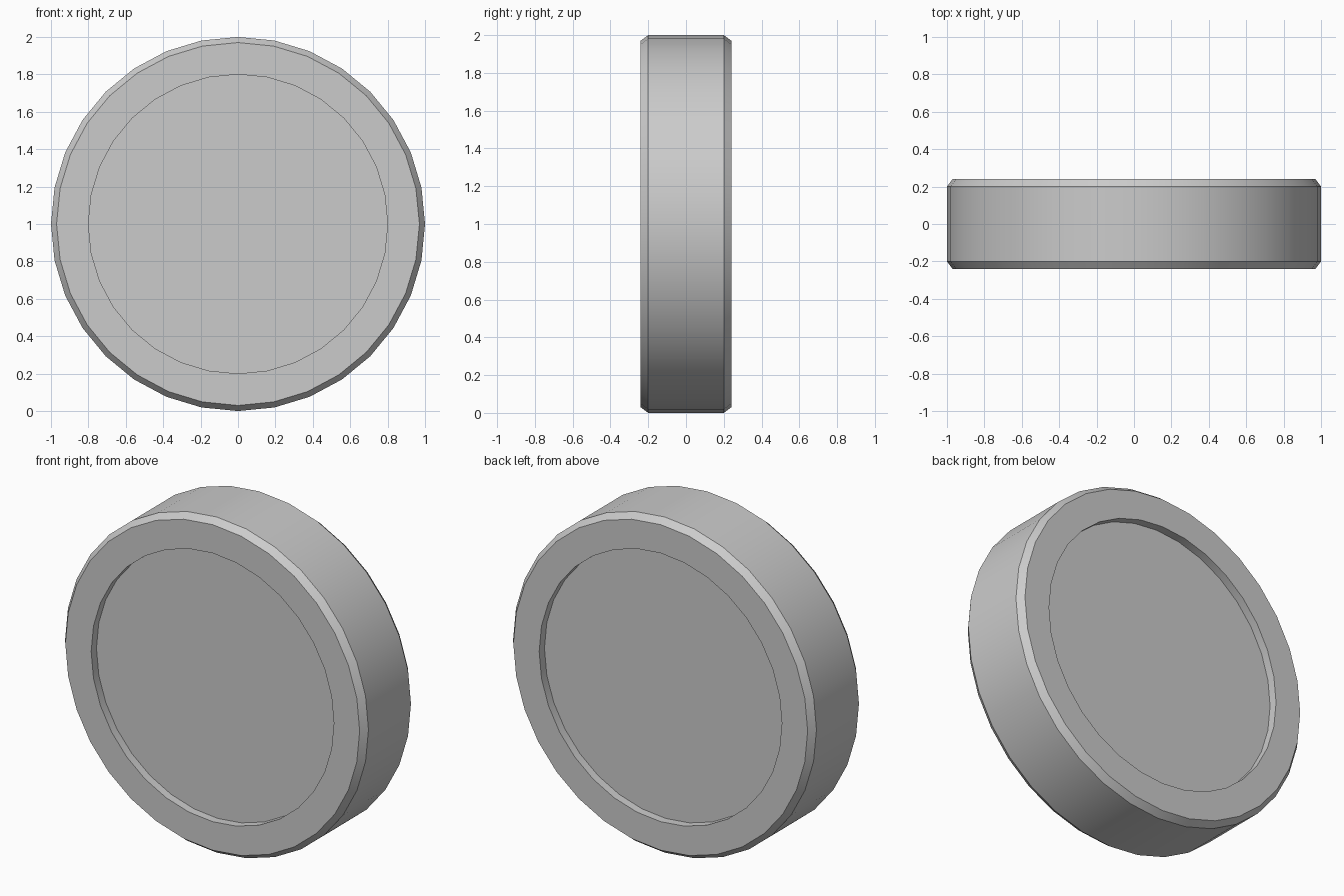
import bpy
import bmesh
from math import cos, sin, pi, radians

cube = bpy.data.objects.get("Cube")
if cube:
    bpy.data.objects.remove(cube, do_unlink=True)

SIDES = 32

# Plain grey material
grey = bpy.data.materials.new("light grey")
grey.use_nodes = True
colour = (0.6, 0.6, 0.6, 1)
grey.diffuse_color = colour
grey.node_tree.nodes["Principled BSDF"].inputs["Base Color"].default_value = colour

# Half profile as (radius, y): recess floor, recess lip, chamfer, outer wall
half = [(0.8, 0.19), (0.8, 0.24), (0.97, 0.24), (1.0, 0.2)]
profile = half + [(r, -y) for r, y in reversed(half)]

# Turn the profile around the y axis
bm = bmesh.new()
rings = []
for r, y in profile:
    angles = [2 * pi * i / SIDES for i in range(SIDES)]
    rings.append([bm.verts.new((r * cos(a), y, 1 + r * sin(a))) for a in angles])
for a, b in zip(rings, rings[1:]):
    for i in range(SIDES):
        j = (i + 1) % SIDES
        bm.faces.new((a[i], a[j], b[j], b[i]))

# Flat recess floors on both sides
bm.faces.new(rings[0])
bm.faces.new(rings[-1])
bmesh.ops.recalc_face_normals(bm, faces=bm.faces)

mesh = bpy.data.meshes.new("round_disc")
bm.to_mesh(mesh)
bm.free()
mesh.materials.append(grey)
disc = bpy.data.objects.new("round_disc", mesh)
bpy.context.collection.objects.link(disc)

# Smooth curved walls, crisp rims
bpy.ops.object.select_all(action="DESELECT")
disc.select_set(True)
bpy.context.view_layer.objects.active = disc
bpy.ops.object.shade_smooth_by_angle(angle=radians(30))
